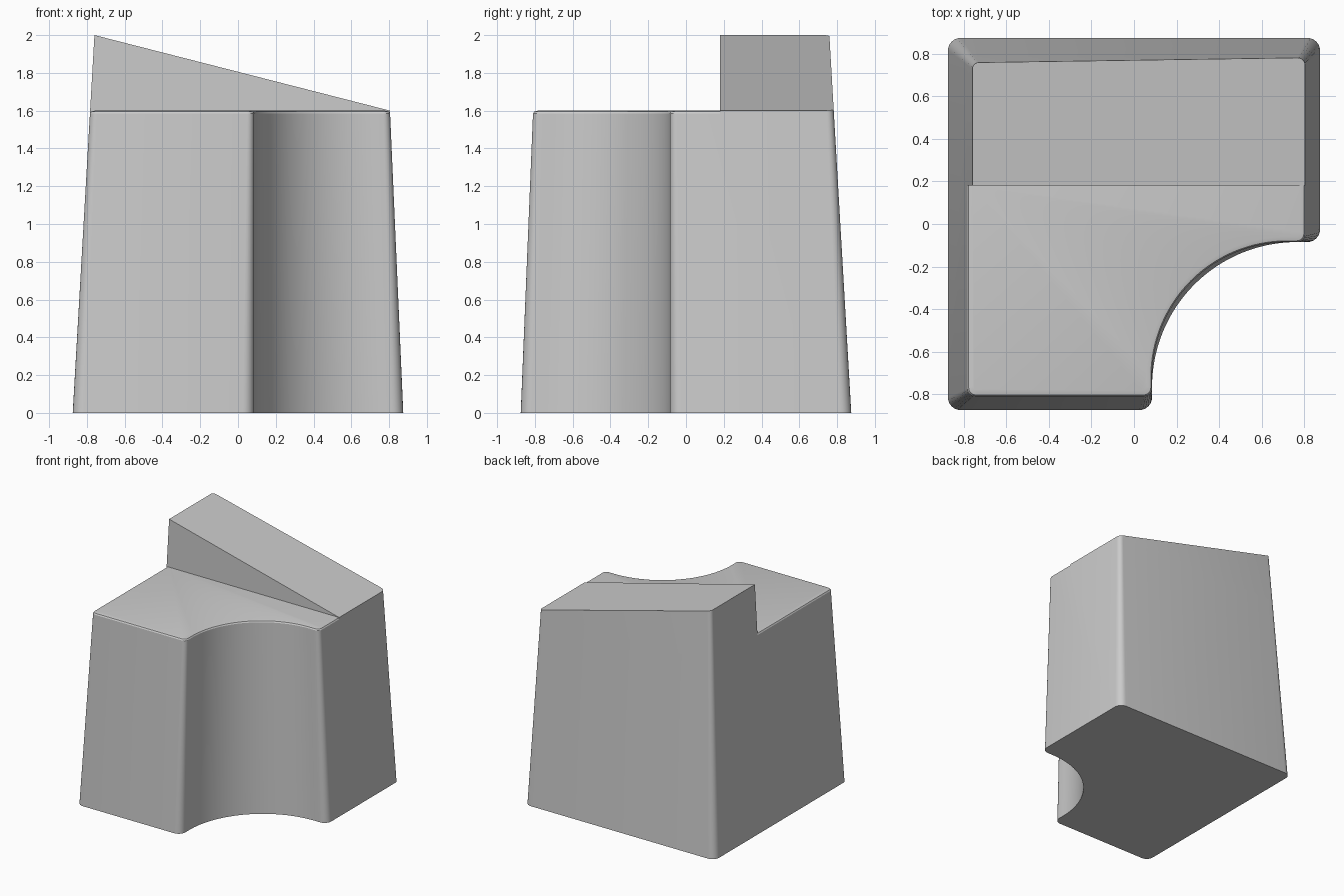
import bpy, bmesh
from math import sin, cos, pi
from mathutils import Vector

if "Cube" in bpy.data.objects:
    bpy.data.objects.remove(bpy.data.objects["Cube"])

DECK, LIP, SPLIT = 1.6, 1.585, 0.18


def fillet(prev, corner, nxt, r, n=6):
    """Rounded corner as a short quadratic-weighted arc."""
    c = Vector(corner)
    a = c + (Vector(prev) - c).normalized() * r
    b = c + (Vector(nxt) - c).normalized() * r
    centre = a + b - c
    return [centre + (a - centre) * cos(t) + (b - centre) * sin(t)
            for t in (i * pi / 2 / n for i in range(n + 1))]


def bounds(z, d=0.0):
    """Tapered left, right, front and back limits, inset by d."""
    return (-0.875 + 0.0575 * z + d, 0.875 - 0.044 * z - d,
            -0.875 + 0.041 * z + d, 0.875 - 0.058 * z - d)


def body_outline(z, d=0.0):
    l, r, f, b = bounds(z, d)
    k = 0.06 - 0.015 * z - d * 0.5
    a = 0.085 - d
    R = 0.68 - 0.028 * z + d
    s = a + R
    pts = fillet((l, b), (l, f), (a, f), k)
    pts += fillet((l, f), (a, f), (a, -s), k)
    pts += [Vector((s + R * cos(t), -s + R * sin(t)))
            for t in (pi - i * pi / 2 / 32 for i in range(33))]
    pts += fillet((s, -a), (r, -a), (r, b), k)
    pts += fillet((r, -a), (r, b), (l, b), k)
    pts += fillet((r, b), (l, b), (l, f), k)
    return [(p.x, p.y, z) for p in pts]


def wedge_outline(z):
    l, r, f, b = bounds(z)
    k = 0.06 - 0.015 * z
    pts = [Vector((l, SPLIT)), Vector((r, SPLIT))]
    pts += fillet((r, SPLIT), (r, b), (l, b), k)
    pts += fillet((r, b), (l, b), (l, SPLIT), k)
    return [(p.x, p.y, z) for p in pts]


def slope_point(i):
    """Follow one tapered wall line up to the sloping top."""
    z = 1.8
    for _ in range(12):
        p = wedge_outline(z)[i]
        z = 2 - 0.4 * (p[0] + 0.76) / 1.565
    return (p[0], p[1], z)


def loft(rings, bottom):
    bm = bmesh.new()
    vs = [[bm.verts.new(p) for p in ring] for ring in rings]
    n = len(vs[0])
    for lo, hi in zip(vs, vs[1:]):
        for i in range(n):
            j = (i + 1) % n
            bm.faces.new((lo[i], lo[j], hi[j], hi[i]))
    bm.faces.new(vs[-1])
    if bottom:
        bm.faces.new(vs[0][::-1])
    return bm


def finish(bm, name):
    me = bpy.data.meshes.new(name)
    bm.to_mesh(me)
    bm.free()
    ob = bpy.data.objects.new(name, me)
    bpy.context.collection.objects.link(ob)
    bpy.ops.object.select_all(action='DESELECT')
    ob.select_set(True)
    bpy.context.view_layer.objects.active = ob
    bpy.ops.object.shade_smooth_by_angle(angle=0.5)
    return ob


# Tapered body with scooped corner and softened deck edge
bm = loft([body_outline(0), body_outline(LIP), body_outline(1.595, 0.006),
           body_outline(DECK, 0.025)], True)
top = [f for f in bm.faces if min(v.co.z for v in f.verts) > LIP - 0.01]
geom = set(top) | {e for f in top for e in f.edges} | {v for f in top for v in f.verts}
bmesh.ops.bisect_plane(bm, geom=list(geom), plane_co=(0, SPLIT, 0), plane_no=(0, 1, 0))
# Open the deck where the wedge stands
hidden = [f for f in bm.faces if min(v.co.z for v in f.verts) > LIP - 0.01
          and f.calc_center_median().y > SPLIT]
bmesh.ops.delete(bm, geom=hidden, context='FACES')
finish(bm, "body")

# Sloping wedge along the back
base = wedge_outline(LIP)
finish(loft([base, [slope_point(i) for i in range(len(base))]], False), "back_wedge")
